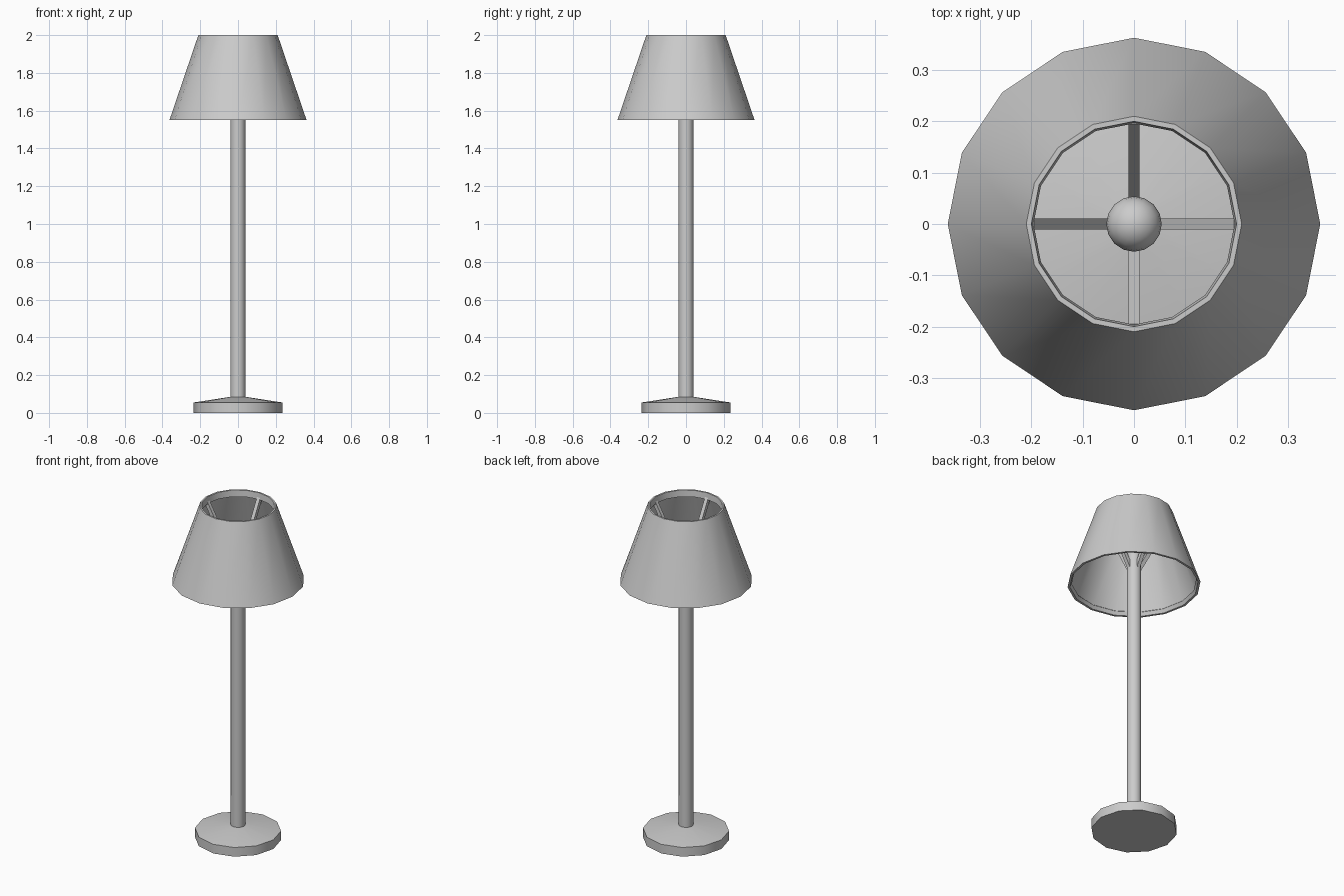
import bpy, bmesh
from math import pi, cos, sin
from mathutils import Vector, Matrix

if "Cube" in bpy.data.objects:
    bpy.data.objects.remove(bpy.data.objects["Cube"])


def finish(bm, name, angle=35):
    bmesh.ops.recalc_face_normals(bm, faces=bm.faces)
    mesh = bpy.data.meshes.new(name)
    bm.to_mesh(mesh)
    bm.free()
    ob = bpy.data.objects.new(name, mesh)
    bpy.context.collection.objects.link(ob)
    bpy.ops.object.select_all(action='DESELECT')
    ob.select_set(True)
    bpy.context.view_layer.objects.active = ob
    bpy.ops.object.shade_smooth_by_angle(angle=angle * pi / 180)
    return ob


def lathe(name, profile, sides, closed=False):
    """Revolve (radius, z) points around z; open profiles get capped ends."""
    bm = bmesh.new()
    rings = [[bm.verts.new((r * cos(2 * pi * i / sides), r * sin(2 * pi * i / sides), z))
              for i in range(sides)] for r, z in profile]
    pairs = list(zip(rings, rings[1:]))
    if closed:
        pairs.append((rings[-1], rings[0]))
    for a, b in pairs:
        for i in range(sides):
            j = (i + 1) % sides
            bm.faces.new((a[i], a[j], b[j], b[i]))
    if not closed:
        bm.faces.new(rings[0])
        bm.faces.new(rings[-1])
    return finish(bm, name)


# Base: low disc with a shallow conical top
lathe("base", [(0.235, 0), (0.235, 0.055), (0.04, 0.085)], 12)

# Pole
lathe("pole", [(0.04, 0.075), (0.04, 1.77)], 12)

# Shade: thin tapered shell with a thicker rim at top and bottom
lathe("shade", [(0.363, 1.55), (0.21, 2.0), (0.2, 2.0), (0.196, 1.962),
                (0.212, 1.962), (0.345, 1.575), (0.34, 1.57), (0.35, 1.55)],
      16, closed=True)

# Bulb
bm = bmesh.new()
bmesh.ops.create_uvsphere(bm, u_segments=16, v_segments=10, radius=0.054,
                          matrix=Matrix.Translation((0, 0, 1.8)))
finish(bm, "bulb")

# Four sloping arms from the pole to the upper rim
start, end, w = Vector((0.03, 0, 1.65)), Vector((0.205, 0, 1.968)), 0.011
side = Vector((0, w, 0))
up = (end - start).normalized().cross(Vector((0, 1, 0))) * w
for k in range(4):
    bm = bmesh.new()
    a, b = [[bm.verts.new(p + side * s + up * t)
             for s, t in ((1, 1), (-1, 1), (-1, -1), (1, -1))] for p in (start, end)]
    for i in range(4):
        j = (i + 1) % 4
        bm.faces.new((a[i], a[j], b[j], b[i]))
    bm.faces.new(a)
    bm.faces.new(b)
    bm.transform(Matrix.Rotation(k * pi / 2, 4, 'Z'))
    finish(bm, f"shade_arm_{k + 1}")
